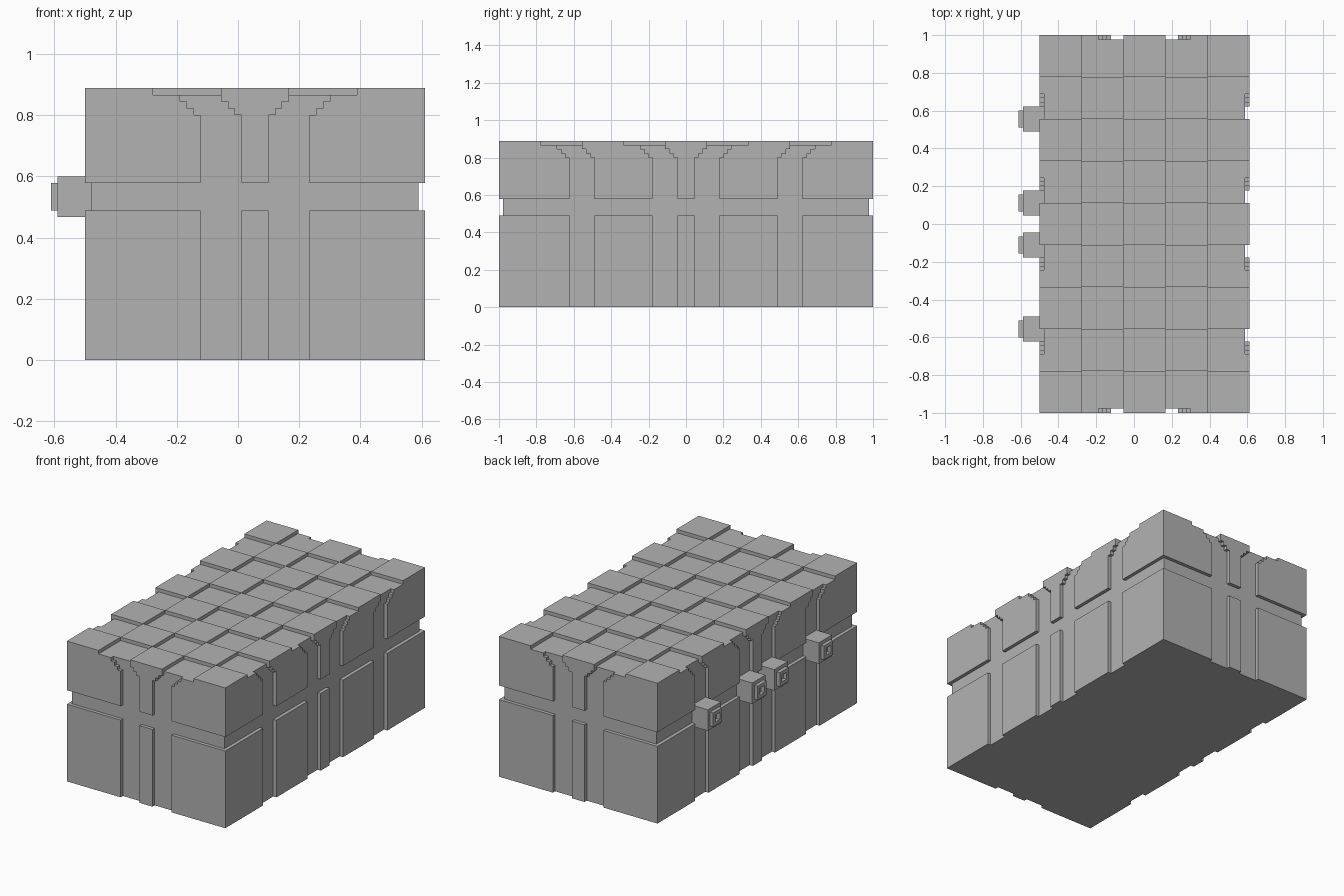
import bpy, bmesh
from mathutils import Vector

old = bpy.data.objects.get("Cube")
if old:
    bpy.data.objects.remove(old, do_unlink=True)

U = 2 / 90                      # one block unit
W, L, H = 50, 90, 40            # body size in units
OFFSET = Vector((-22.5, -45, 0))
GROOVE_LOW, GROOVE_HIGH, STEP_START, DECK = 22, 26, 36, 39

grey = bpy.data.materials.new("plain_grey")
grey.use_nodes = True
grey.diffuse_color = (0.448, 0.448, 0.448, 1)
shader = next(n for n in grey.node_tree.nodes if n.type == 'BSDF_PRINCIPLED')
shader.inputs["Base Color"].default_value = grey.diffuse_color


def finish(bm, name):
    """Scale from block units and make the object."""
    bmesh.ops.recalc_face_normals(bm, faces=bm.faces)
    for v in bm.verts:
        v.co = (v.co + OFFSET) * U
    mesh = bpy.data.meshes.new(name)
    bm.to_mesh(mesh)
    bm.free()
    mesh.materials.append(grey)
    obj = bpy.data.objects.new(name, mesh)
    bpy.context.collection.objects.link(obj)
    return obj


def add_box(bm, lo, hi):
    lo, hi = Vector(lo), Vector(hi)
    verts = bmesh.ops.create_cube(bm, size=1)["verts"]
    for v in verts:
        v.co = (lo + hi) / 2 + v.co * (hi - lo)
    return {f for v in verts for f in v.link_faces}


def add_plate(bm, outline, place, inward):
    """Extrude a flat outline one unit into the body."""
    face = bm.faces.new([bm.verts.new(place(a, z)) for a, z in outline])
    geom = bmesh.ops.extrude_face_region(bm, geom=[face], use_keep_orig=True)["geom"]
    moved = [g for g in geom if isinstance(g, bmesh.types.BMVert)]
    bmesh.ops.translate(bm, verts=moved, vec=inward)


def rising_edge(a, step):
    """Panel edge going up, stepping sideways near the top."""
    pts = [(a, GROOVE_HIGH), (a, STEP_START)]
    for z in range(STEP_START, DECK):
        a += step
        pts += [(a, z), (a, z + 1)]
    return pts if step else [pts[0], pts[-1]]


def side_panels(name, start, end, grooves, place, inward):
    """Lower and upper panels between the vertical grooves of one side."""
    edges = [(start, 0)]
    for a, step in grooves:
        edges += [(a, step), (a + 6, step)]
    edges.append((end, 0))
    bm = bmesh.new()
    for (a, sa), (b, sb) in zip(edges[::2], edges[1::2]):
        lower = [(a, 0), (b, 0), (b, GROOVE_LOW), (a, GROOVE_LOW)]
        upper = rising_edge(b, sb) + rising_edge(a, sa)[::-1]
        for outline in (lower, upper):
            add_plate(bm, outline, place, inward)
    finish(bm, name)


# Recessed core
bm = bmesh.new()
add_box(bm, (1, 1, 0), (W - 1, L - 1, DECK))
finish(bm, "core")

# Side panels
short = [(17, -1), (27, 1)]
long = [(17, -1), (37, -1), (47, 1), (67, 1)]
side_panels("front_panels", 0, W, short, lambda a, z: (a, 0, z), (0, 1, 0))
side_panels("back_panels", 0, W, short, lambda a, z: (a, L, z), (0, -1, 0))
side_panels("right_panels", 1, L - 1, long, lambda a, z: (0, a, z), (1, 0, 0))
side_panels("left_panels", 1, L - 1, long, lambda a, z: (W, a, z), (-1, 0, 0))

# Raised checker tiles on the top
bm = bmesh.new()
for i in range(5):
    for j in range(9):
        if (i + j) % 2 == 0:
            add_box(bm, (i * 10, j * 10, DECK), (i * 10 + 10, j * 10 + 10, H))
finish(bm, "top_tiles")

# Knobs on the right side, one over each groove crossing
for n, (y, _) in enumerate(long, 1):
    bm = bmesh.new()
    faces = add_box(bm, (-4, y, 21), (1, y + 6, 27))
    bm.normal_update()
    cap = min(faces, key=lambda f: f.calc_center_median().x)
    for push in (-1, 1):        # raised cap, then its socket
        bmesh.ops.inset_region(bm, faces=[cap], thickness=1, use_even_offset=True)
        cap = bmesh.ops.extrude_discrete_faces(bm, faces=[cap])["faces"][0]
        bmesh.ops.translate(bm, verts=cap.verts[:], vec=(push, 0, 0))
        bm.normal_update()
    finish(bm, f"knob_{n}")
